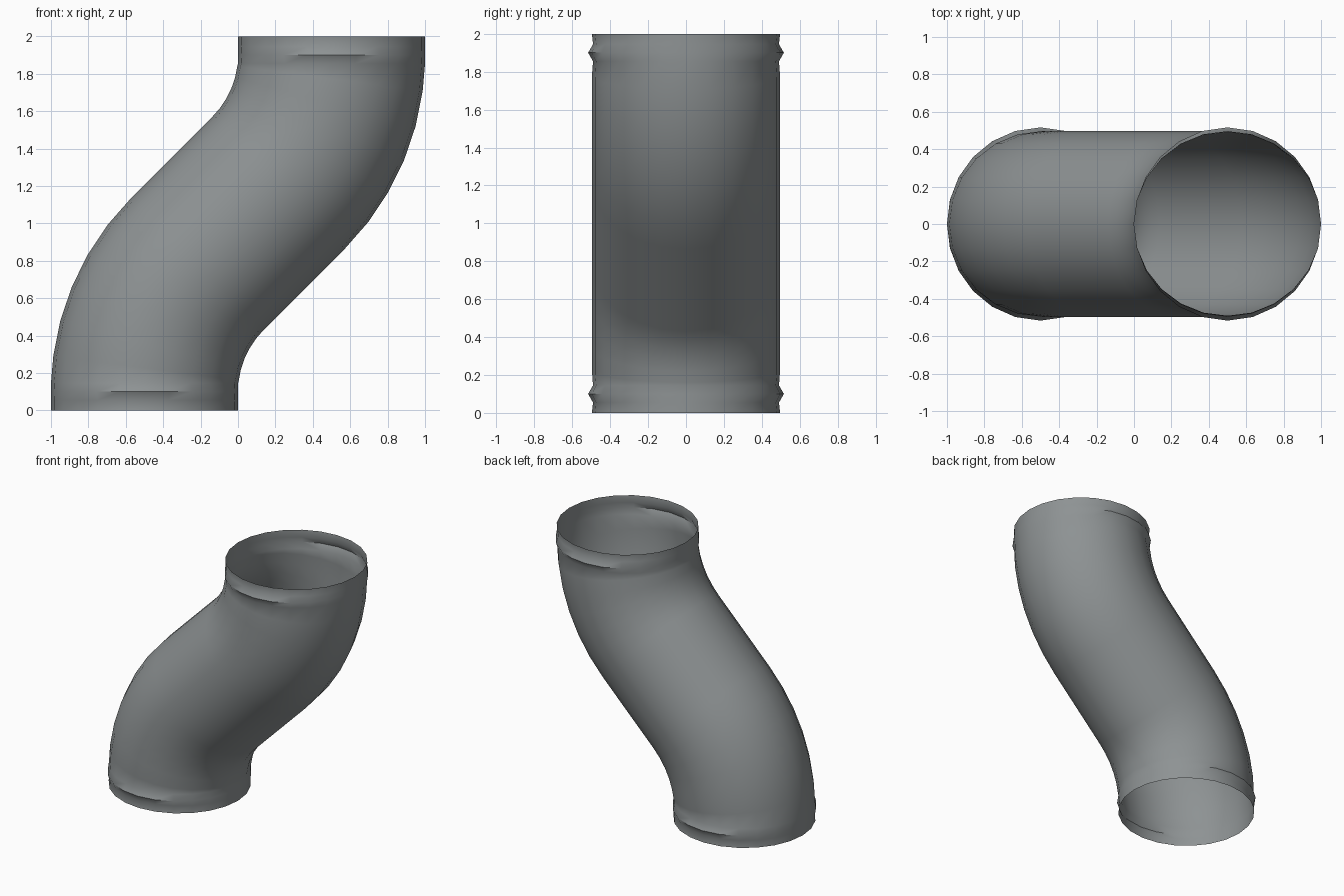
import bpy
import bmesh
from math import sin, cos, pi, radians
from mathutils import Vector

cube = bpy.data.objects.get("Cube")
if cube:
    bpy.data.objects.remove(cube)

SIDES = 24
RADIUS = 0.5
STRAIGHT = 0.1                                  # collar height before the bend
BEND = (0.5 - STRAIGHT) / (1 / cos(pi / 4) - 1)  # centreline bend radius
STEPS = 6

metal = bpy.data.materials.new("grey metal")
metal.use_nodes = True
colour = (0.27, 0.29, 0.295, 1)
metal.diffuse_color = colour
metal.node_tree.nodes["Principled BSDF"].inputs["Base Color"].default_value = colour

# Lower half of the path: centre, tilt, radius change, bead swelling
path = [(Vector((-0.5, 0, z)), 0, shrink, bead)
        for z, shrink, bead in ((0, 0, 0), (0.055, -0.006, 0),
                                (STRAIGHT, 0, 0.02), (0.145, -0.006, 0))]
for i in range(1, STEPS + 1):
    a = radians(45) * i / STEPS
    centre = Vector((-0.5 + BEND * (1 - cos(a)), 0, STRAIGHT + BEND * sin(a)))
    path.append((centre, a, 0, 0))

# Upper half is the lower half turned about the middle of the pipe
path += [(Vector((-c.x, 0, 2 - c.z)), a, s, b) for c, a, s, b in reversed(path)]

# Sweep the round section; the bead fades out on the two bend sides
bm = bmesh.new()
rings = []
for centre, tilt, shrink, bead in path:
    across = Vector((cos(tilt), 0, -sin(tilt)))
    ring = []
    for k in range(SIDES):
        t = 2 * pi * k / SIDES
        swell = (shrink + bead) * sin(t) ** 2
        r = RADIUS + swell
        ring.append(bm.verts.new(centre + across * r * cos(t)
                                 + Vector((0, 0.993 * r * sin(t), 0))))
    rings.append(ring)
for low, high in zip(rings, rings[1:]):
    for k in range(SIDES):
        n = (k + 1) % SIDES
        bm.faces.new((low[k], low[n], high[n], high[k]))

mesh = bpy.data.meshes.new("offset_pipe")
bm.to_mesh(mesh)
bm.free()
mesh.materials.append(metal)
pipe = bpy.data.objects.new("offset_pipe", mesh)
bpy.context.collection.objects.link(pipe)

# Smooth shading
bpy.context.view_layer.objects.active = pipe
pipe.select_set(True)
bpy.ops.object.shade_smooth_by_angle(angle=radians(50))
